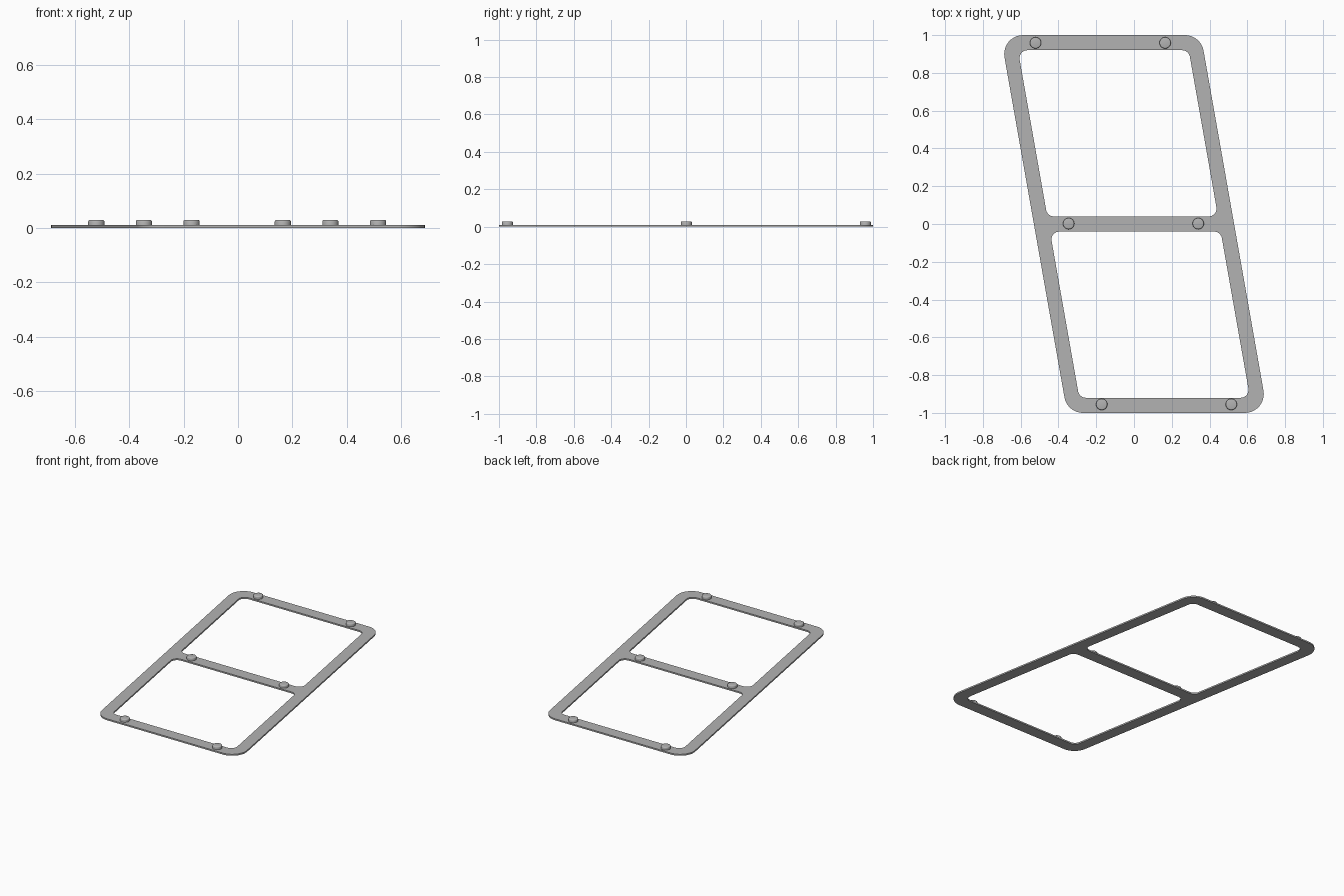
import bpy
import bmesh
import math
from mathutils import Vector

SLANT = math.tan(math.radians(10))   # sideways lean of the frame per unit of y
THICK = 0.01

cube = bpy.data.objects.get("Cube")
if cube:
    bpy.data.objects.remove(cube, do_unlink=True)

grey = bpy.data.materials.new("plain grey")
grey.use_nodes = True
grey.diffuse_color = (0.45, 0.45, 0.45, 1)
grey.node_tree.nodes["Principled BSDF"].inputs["Base Color"].default_value = grey.diffuse_color


def select_only(obj):
    bpy.ops.object.select_all(action='DESELECT')
    obj.select_set(True)
    bpy.context.view_layer.objects.active = obj


def slanted_loop(half_width, y0, y1, radius, steps=10):
    """Counter-clockwise slanted parallelogram with rounded corners."""
    corners = [Vector((s * half_width - SLANT * y, y))
               for s, y in ((-1, y0), (1, y0), (1, y1), (-1, y1))]
    points = []
    for i, corner in enumerate(corners):
        came = (corner - corners[i - 1]).normalized()
        goes = (corners[(i + 1) % 4] - corner).normalized()
        turn = came.angle(goes)
        centre = corner + (goes - came).normalized() * radius / math.cos(turn / 2)
        start = math.atan2(came.y, came.x) - math.pi / 2
        for k in range(steps + 1):
            a = start + turn * k / steps
            points.append(centre + radius * Vector((math.cos(a), math.sin(a))))
    return points


# Flat frame: rounded outline with two window openings
curve = bpy.data.curves.new("frame", 'CURVE')
curve.dimensions = '2D'
curve.fill_mode = 'BOTH'
curve.extrude = THICK / 2
for loop in (slanted_loop(0.53, -1, 1, 0.1),
             slanted_loop(0.452, 0.04, 0.92, 0.042),
             slanted_loop(0.452, -0.92, -0.04, 0.042)):
    spline = curve.splines.new('POLY')
    spline.points.add(len(loop) - 1)
    for point, p in zip(spline.points, loop):
        point.co = (p.x, p.y, 0, 1)
    spline.use_cyclic_u = True
frame = bpy.data.objects.new("frame", curve)
frame.location.z = THICK / 2
bpy.context.collection.objects.link(frame)
select_only(frame)
bpy.ops.object.convert(target='MESH')
frame = bpy.context.object

# Weld the caps to the rim
bm = bmesh.new()
bm.from_mesh(frame.data)
bmesh.ops.remove_doubles(bm, verts=bm.verts, dist=0.0001)
bmesh.ops.recalc_face_normals(bm, faces=bm.faces)
bm.to_mesh(frame.data)
bm.free()
frame.data.materials.clear()
frame.data.materials.append(grey)
select_only(frame)
bpy.ops.object.shade_smooth_by_angle(angle=math.radians(30))

# Round studs with softened top rims, two on each crossbar
PEG_TOP = 0.029
for row, y in (("back", 0.957), ("middle", 0.0), ("front", -0.957)):
    for side, s in (("left", 1), ("right", -1)):
        height = PEG_TOP - THICK / 2
        bpy.ops.mesh.primitive_cylinder_add(
            vertices=32, radius=0.03, depth=height,
            location=(s * 0.343 - 0.003 - 0.183 * y, y + 0.002, PEG_TOP - height / 2))
        stud = bpy.context.object
        stud.name = f"{row}_{side}_stud"
        bm = bmesh.new()
        bm.from_mesh(stud.data)
        rim = [e for e in bm.edges if all(v.co.z > 0 for v in e.verts)]
        bmesh.ops.bevel(bm, geom=rim, offset=0.006, segments=3, profile=0.5,
                        affect='EDGES')
        bm.to_mesh(stud.data)
        bm.free()
        stud.data.materials.append(grey)
        bpy.ops.object.shade_smooth_by_angle(angle=math.radians(40))
